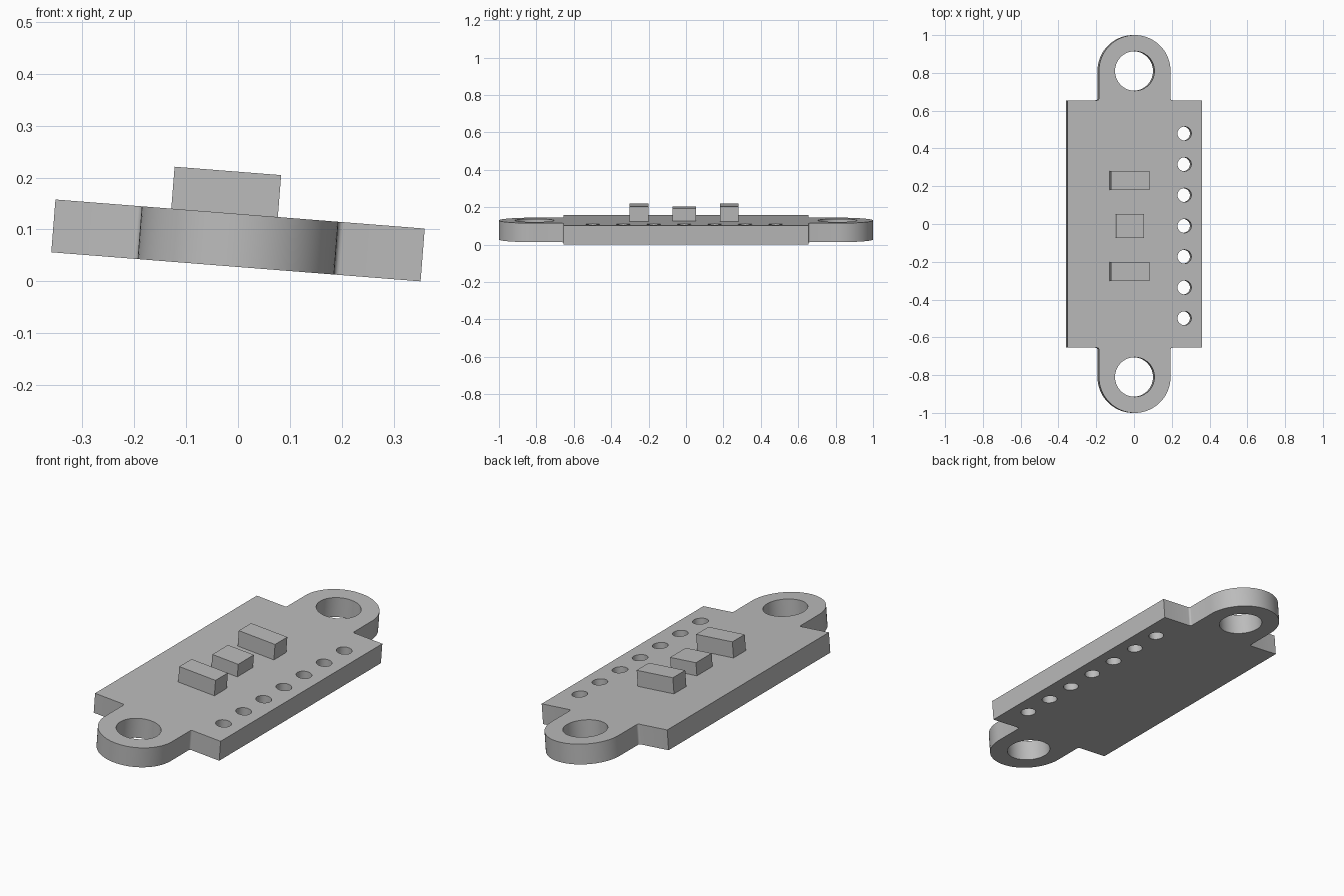
import bpy, bmesh
from math import sin, cos, pi, radians
from mathutils import Matrix

cube = bpy.data.objects.get("Cube")
if cube:
    bpy.data.objects.remove(cube, do_unlink=True)

grey = bpy.data.materials.new("plain grey")
grey.use_nodes = True
COLOUR = (0.5, 0.5, 0.5, 1)
grey.diffuse_color = COLOUR
grey.node_tree.nodes["Principled BSDF"].inputs["Base Color"].default_value = COLOUR

# Whole module leans slightly down towards +x
TILT = Matrix.Translation((-0.004, 0, 0.028)) @ Matrix.Rotation(radians(4.5), 4, 'Y')
HALF_W, HALF_L, THICK = 0.357, 0.655, 0.102
TAB_R, TAB_Y, FILLET = 0.19, 0.81, 0.01


def arc(cx, cy, r, start, end, steps):
    angles = [radians(start + (end - start) * i / steps) for i in range(steps + 1)]
    return [(cx + r * cos(a), cy + r * sin(a)) for a in angles]


def finish(name, bm):
    bmesh.ops.recalc_face_normals(bm, faces=bm.faces)
    mesh = bpy.data.meshes.new(name)
    bm.to_mesh(mesh)
    bm.free()
    mesh.materials.append(grey)
    obj = bpy.data.objects.new(name, mesh)
    bpy.context.collection.objects.link(obj)
    obj.matrix_world = TILT
    return obj


def plate(name, loops, height):
    """Extruded flat outline; the first loop is the rim, the rest are holes."""
    bm = bmesh.new()
    edges = []
    for loop in loops:
        verts = [bm.verts.new((x, y, 0)) for x, y in loop]
        edges += [bm.edges.new((v, verts[i - 1])) for i, v in enumerate(verts)]
    bmesh.ops.triangle_fill(bm, use_beauty=True, edges=edges)
    res = bmesh.ops.extrude_face_region(bm, geom=bm.faces[:])
    top = [g for g in res["geom"] if isinstance(g, bmesh.types.BMVert)]
    bmesh.ops.translate(bm, verts=top, vec=(0, 0, height))
    return finish(name, bm)


def block(name, x, y, width, depth, height):
    bm = bmesh.new()
    place = Matrix.Translation((x, y, THICK + height / 2)) @ Matrix.Diagonal((width, depth, height, 1))
    bmesh.ops.create_cube(bm, size=1, matrix=place)
    return finish(name, bm)


# Board rim: half outline with rounded mounting tab, turned round for the other end
half = [(HALF_W, HALF_L)]
half += arc(TAB_R + FILLET, HALF_L + FILLET, FILLET, 270, 180, 4)
half += arc(0, TAB_Y, TAB_R, 0, 180, 40)
half += arc(-TAB_R - FILLET, HALF_L + FILLET, FILLET, 0, -90, 4)
half += [(-HALF_W, HALF_L)]
rim = half + [(-x, -y) for x, y in half]

# Two mounting holes and a row of seven pin holes
holes = [arc(0, s * TAB_Y, 0.105, 0, 350, 35) for s in (1, -1)]
holes += [arc(0.264, -0.01 + 0.163 * i, 0.037, 0, 345, 23) for i in range(-3, 4)]
board = plate("circuit_board", [rim] + holes, THICK)

bpy.ops.object.select_all(action='DESELECT')
board.select_set(True)
bpy.context.view_layer.objects.active = board
bpy.ops.object.shade_smooth_by_angle(angle=radians(30))

# Surface components
for name, side in (("back_chip", 1), ("front_chip", -1)):
    block(name, -0.03, -0.01 + side * 0.241, 0.206, 0.1, 0.081)
block("middle_chip", -0.03, -0.01, 0.147, 0.127, 0.066)
